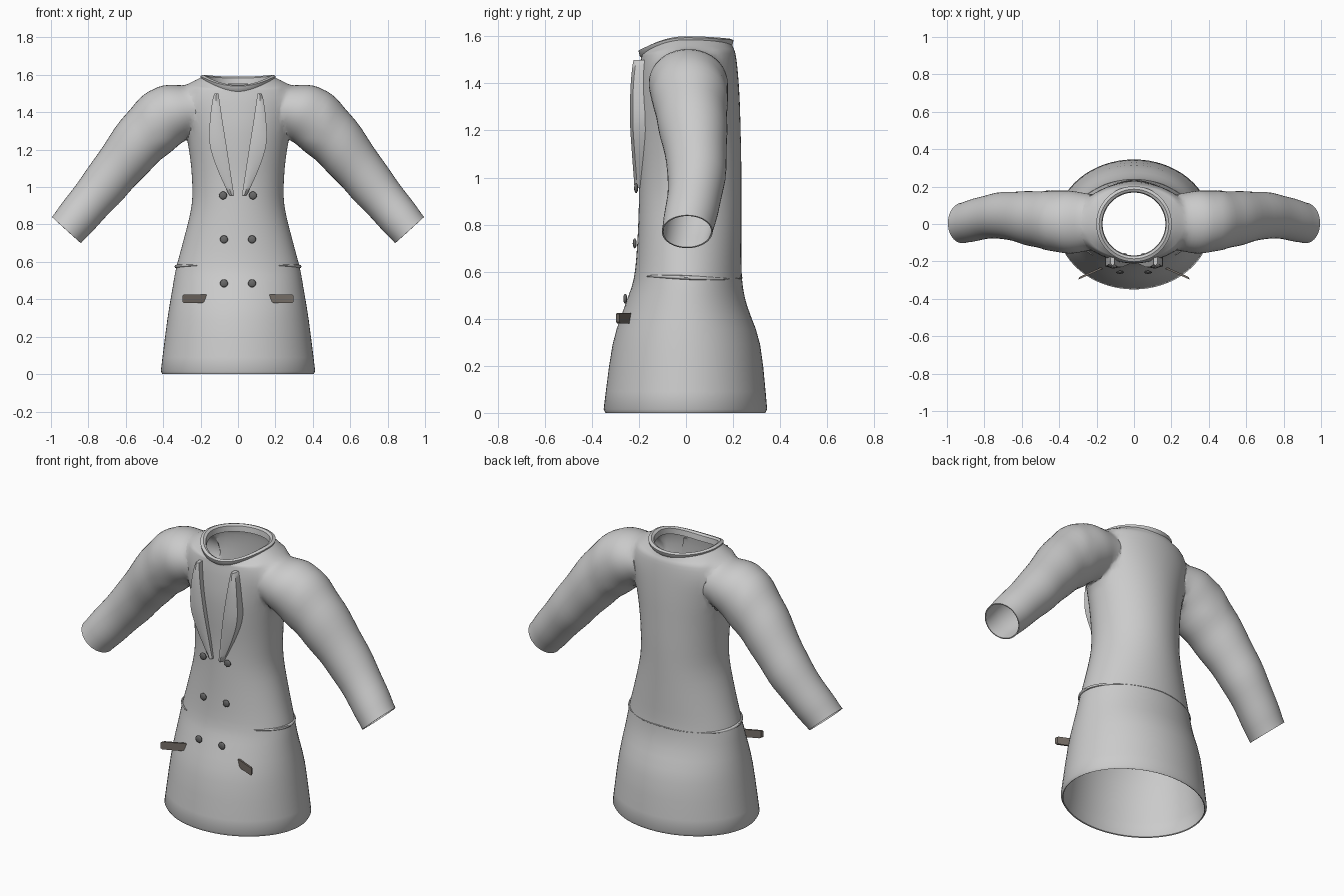
import bpy, bmesh, math
from mathutils import Vector

old = bpy.data.objects.get("Cube")
if old:
    bpy.data.objects.remove(old, do_unlink=True)


def material(name, color):
    m = bpy.data.materials.new(name)
    m.diffuse_color = (*color, 1)
    m.use_nodes = True
    m.node_tree.nodes["Principled BSDF"].inputs["Base Color"].default_value = (*color, 1)
    return m


CLOTH = material("grey cloth", (0.6, 0.6, 0.6))
BUTTON = material("dark button", (0.14, 0.14, 0.14))
FLAP = material("brown grey flap", (0.18, 0.155, 0.135))


def finish(name, bm, mat, angle=45):
    bmesh.ops.recalc_face_normals(bm, faces=bm.faces)
    me = bpy.data.meshes.new(name)
    bm.to_mesh(me)
    bm.free()
    me.materials.append(mat)
    ob = bpy.data.objects.new(name, me)
    bpy.context.collection.objects.link(ob)
    activate(ob)
    bpy.ops.object.shade_smooth_by_angle(angle=math.radians(angle))
    return ob


def activate(ob):
    bpy.ops.object.select_all(action="DESELECT")
    ob.select_set(True)
    bpy.context.view_layer.objects.active = ob


def apply_modifier(ob, kind, **settings):
    mod = ob.modifiers.new(kind, kind)
    for key, value in settings.items():
        setattr(mod, key, value)
    activate(ob)
    bpy.ops.object.modifier_apply(modifier=mod.name)


def refine(rows, steps):
    """Smooth curve through table rows."""
    rows = [Vector(r) for r in rows]
    out = []
    for i in range(len(rows) - 1):
        a, b = rows[max(i - 1, 0)], rows[i]
        c, d = rows[i + 1], rows[min(i + 2, len(rows) - 1)]
        for s in range(steps):
            t = s / steps
            out.append(b + (c - a) * (t / 2) + (a * 2 - b * 5 + c * 4 - d) * (t * t / 2)
                       + (b * 3 - a - c * 3 + d) * (t ** 3 / 2))
    return out + [rows[-1]]


def loft(rings, caps=True, loop=False):
    """Skin closed rings of points."""
    bm = bmesh.new()
    vs = [[bm.verts.new(p) for p in r] for r in rings]
    pairs = list(zip(vs, vs[1:])) + ([(vs[-1], vs[0])] if loop else [])
    for a, b in pairs:
        for i in range(len(a)):
            j = (i + 1) % len(a)
            bm.faces.new((a[i], a[j], b[j], b[i]))
    if caps:
        bm.faces.new(vs[0][::-1])
        bm.faces.new(vs[-1])
    return bm


def circle(n):
    return [(math.cos(math.tau * i / n), math.sin(math.tau * i / n)) for i in range(n)]


def neck_dip(s):
    return (-0.055 if s < 0 else -0.01) * s * s


# Coat body: height, half width, front depth, back depth, neckline dip
BODY = [(0.015, .413, .35, .345, 0), (.29, .378, .312, .315, 0), (.46, .35, .258, .258, 0),
        (.57, .33, .222, .238, 0), (.72, .29, .207, .235, 0), (.9, .248, .2, .235, 0),
        (1.05, .246, .2, .235, 0), (1.2, .262, .208, .232, 0), (1.33, .29, .21, .228, 0),
        (1.45, .32, .2, .22, 0), (1.53, .3, .19, .21, .3), (1.56, .25, .19, .2, .7),
        (1.59, .19, .185, .19, 1)]
body_rows = refine(BODY, 3)


def body_row(z):
    return min(body_rows, key=lambda r: abs(r[0] - z))


def body_ring(row, n=64):
    z, hx, front, back, dip = row
    return [(c * hx, s * (front if s < 0 else back), z + dip * neck_dip(s)) for c, s in circle(n)]


hem = [(0, .404, .342, .337, 0)]
coat = finish("coat", loft([body_ring(r) for r in hem + body_rows]), CLOTH)

# Sleeves: top x z, bottom x z, depth centre, half depth
SLEEVE = [(.25, 1.54, .2, 1.3, .01, .15), (.43, 1.54, .28, 1.25, .01, .172),
          (.6, 1.39, .44, 1.12, .025, .15), (.81, 1.09, .64, .91, .045, .122),
          (.995, .84, .84, .7, .005, .108)]
for side in (1, -1):
    rings = []
    for k, (tx, tz, bx, bz, cy, hy) in enumerate(refine(SLEEVE, 7)):
        puff = 1 + 0.012 * math.sin(k * 1.3)
        mx, mz, dx, dz = (tx + bx) / 2, (tz + bz) / 2, (tx - bx) / 2, (tz - bz) / 2
        if k == (len(SLEEVE) - 1) * 7:
            puff = 1
        rings.append([(side * (mx + dx * c * puff), cy + hy * s * puff, mz + dz * c * puff)
                      for c, s in circle(40)])
    sleeve = finish("sleeve", loft(rings), CLOTH)
    apply_modifier(coat, "BOOLEAN", operation="UNION", solver="EXACT", object=sleeve)
    bpy.data.objects.remove(sleeve, do_unlink=True)

# Open the hem, neck and cuffs, then soften the shoulder joins
bm = bmesh.new()
bm.from_mesh(coat.data)
bmesh.ops.delete(bm, geom=[f for f in bm.faces if len(f.verts) >= 24], context="FACES")
bmesh.ops.remove_doubles(bm, verts=bm.verts, dist=0.003)
joins = [v for v in bm.verts if 0.23 < abs(v.co.x) < 0.46 and v.co.z > 1.25 and not v.is_boundary]
for _ in range(6):
    bmesh.ops.smooth_vert(bm, verts=joins, factor=0.5, use_axis_x=True, use_axis_y=True, use_axis_z=True)
bm.to_mesh(coat.data)
bm.free()
apply_modifier(coat, "SOLIDIFY", thickness=0.006, offset=-1)
activate(coat)
bpy.ops.object.shade_smooth_by_angle(angle=math.radians(60))

# Collar band around the neckline
band = [(.183, -.03), (.197, -.018), (.202, .004), (.186, .01), (.172, .002), (.168, -.03)]
finish("collar_band", loft([[(c * r, s * r, 1.59 + h + neck_dip(s)) for c, s in circle(64)]
                            for r, h in band], caps=False, loop=True), CLOTH, 40)


# Waist seams: raised welts at both sides and a fine line across the back
def seam(name, start, end, radius):
    z, hx, front, back, _ = body_row(.57)
    rings = []
    for i in range(25):
        a = math.radians(start + (end - start) * i / 24)
        c, s = math.cos(a), math.sin(a)
        taper = radius * (0.3 + 0.7 * math.sin(math.pi * i / 24))
        rings.append([(c * (hx + u * taper), s * ((front if s < 0 else back) + u * taper),
                       .575 - .012 * s * abs(c) + w * taper) for u, w in circle(8)])
    finish(name, loft(rings), CLOTH)


seam("left_waist_welt", -48, 48, .009)
seam("right_waist_welt", 132, 228, .009)
seam("back_waist_seam", 48, 132, .003)

# Lapels: height, inner x, outer x, front depth
LAPEL = [(.955, .02, .046, .205), (1.0, .028, .068, .208), (1.12, .046, .12, .217),
         (1.24, .065, .153, .224), (1.38, .087, .148, .222), (1.47, .1, .135, .214),
         (1.5, .105, .126, .208)]
for side, word in ((1, "left"), (-1, "right")):
    rings = []
    for z, x0, x1, y in refine(LAPEL, 3):
        mid = (x0 + x1) / 2
        rings.append([(side * x, -yy, z) for x, yy in
                      ((x0, y - .03), (x0, y + .006), (mid, y + .014), (x1, y + .002), (x1, y - .05))])
    finish(word + "_lapel", loft(rings), CLOTH, 50)

    # Double row of domed buttons
    for n, (z, x, y) in enumerate(((.955, .08, .212), (.72, .075, .218), (.485, .075, .258))):
        b = bmesh.new()
        bmesh.ops.create_uvsphere(b, u_segments=20, v_segments=10, radius=.021)
        for v in b.verts:
            v.co = (v.co.x + side * x, v.co.y * .4 - y, v.co.z + z)
        finish(f"{word}_button_{n + 1}", b, BUTTON)

    # Pocket flap with a clipped inner corner, standing off the skirt
    outline = [(.165, .425), (.168, .405), (.178, .386), (.192, .38), (.285, .38),
               (.294, .386), (.294, .42), (.288, .425)]
    rings = [[(side * (x + d * .4), -(.232 + (x - .165) * .44) - d, z) for x, z in outline]
             for d in (-.006, .008)]
    finish(word + "_pocket_flap", loft(rings), FLAP, 30)
